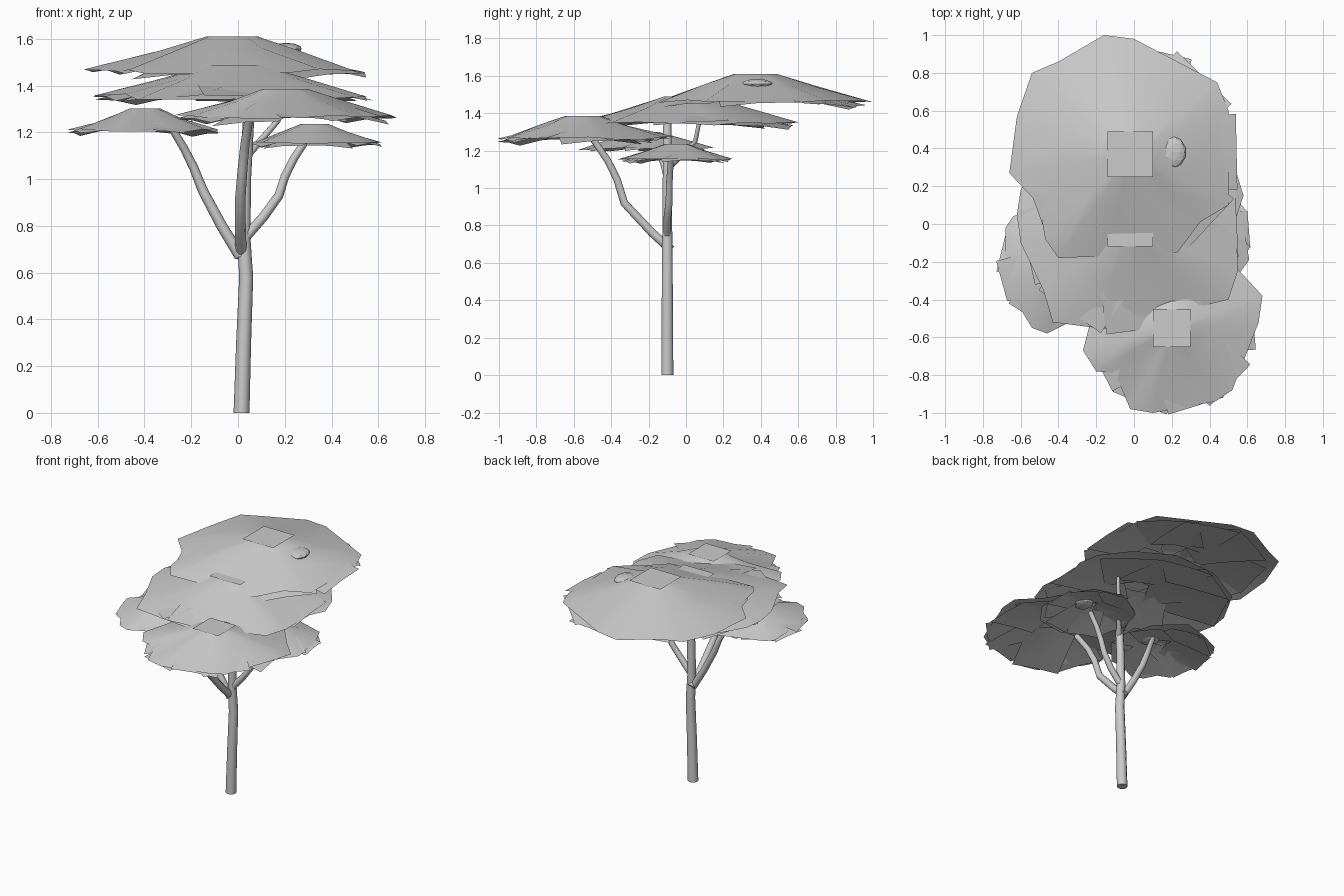
import bpy, bmesh, math, random
from mathutils import Vector, Matrix

if "Cube" in bpy.data.objects:
    bpy.data.objects.remove(bpy.data.objects["Cube"])

random.seed(7)


def finish(name, bm):
    me = bpy.data.meshes.new(name)
    bm.to_mesh(me)
    bm.free()
    ob = bpy.data.objects.new(name, me)
    bpy.context.collection.objects.link(ob)
    return ob


def limb(name, pts, r0, r1, sides=10):
    """Tapered tube through the points, capped at both ends."""
    bm = bmesh.new()
    pts = [Vector(p) for p in pts]
    rings = []
    for i, p in enumerate(pts):
        d = pts[min(i + 1, len(pts) - 1)] - pts[max(i - 1, 0)]
        if name == "trunk" and i == 0:
            d = Vector((0, 0, 1))
        rot = Vector((0, 0, 1)).rotation_difference(d)
        r = r0 + (r1 - r0) * i / (len(pts) - 1)
        rings.append([bm.verts.new(p + rot @ Vector((r * math.cos(a), r * math.sin(a), 0)))
                      for a in (2 * math.pi * k / sides for k in range(sides))])
    for a, b in zip(rings, rings[1:]):
        for k in range(sides):
            n = (k + 1) % sides
            bm.faces.new((a[k], a[n], b[n], b[k])).smooth = True
    bm.faces.new(rings[0][::-1])
    bm.faces.new(rings[-1])
    return finish(name, bm)


def canopy(name, centre, top, edge, flat, outline, cards=9):
    """Drooping leaf sheet with the given outline, layered with bent square leaf cards."""
    cx, cy = centre
    drop = top - edge
    outer = [Vector((x - cx, y - cy)) for x, y in outline]
    outer.sort(key=lambda v: math.atan2(v.y, v.x))
    radius = sum(v.length for v in outer) / len(outer)
    bm = bmesh.new()
    # main sheet: flat middle, then two rings falling to the rim
    rings = []
    for f, fall in ((0.0, 0.04), (0.5, 0.42), (1.0, 1.0)):
        ring = []
        for v in outer:
            p = v.normalized() * flat if f == 0 else v * f
            jitter = random.uniform(-0.1, 0.1) * drop * f
            ring.append(bm.verts.new((cx + p.x, cy + p.y, top - drop * fall + jitter)))
        rings.append(ring)
    n = len(outer)
    bm.faces.new(rings[0])
    for a, b in zip(rings, rings[1:]):
        for k in range(n):
            bm.faces.new((a[k], b[k], b[(k + 1) % n], a[(k + 1) % n])).smooth = True
    # square card lying on the top
    s = flat
    bm.faces.new([bm.verts.new((cx + x * s, cy + y * s, top))
                  for x, y in ((-1, -1), (1, -1), (1, 1), (-1, 1))])
    # bent cards tucked beneath the sheet
    for k in range(cards):
        ang = 2 * math.pi * (k + random.uniform(-0.2, 0.2)) / cards
        spin = Matrix.Rotation(ang, 2)
        sag = random.uniform(0.1, 0.32) * drop
        grid = []
        for i in range(4):
            for j in range(3):
                q = spin @ Vector((radius * (0.12 + 0.27 * i), radius * 0.33 * (j - 1)))
                z = top - sag - drop * 0.92 * q.length / radius
                z += 0.08 * drop * (j - 1) * (-1) ** k
                grid.append(bm.verts.new((cx + q.x, cy + q.y, z)))
        for i in range(3):
            for j in range(2):
                a = i * 3 + j
                bm.faces.new((grid[a], grid[a + 3], grid[a + 4], grid[a + 1])).smooth = True
    return finish(name, bm)


def leaf_clump(name, centre, size):
    bm = bmesh.new()
    bmesh.ops.create_icosphere(bm, subdivisions=2, radius=1)
    bmesh.ops.scale(bm, vec=size, verts=bm.verts)
    bmesh.ops.translate(bm, vec=centre, verts=bm.verts)
    return finish(name, bm)


# trunk and branches
limb("trunk", [(0.015, -0.1, 0), (0.024, -0.1, 0.3), (0.035, -0.1, 0.58), (0.025, -0.1, 0.75),
               (0.03, -0.1, 1.0), (0.045, -0.1, 1.25), (0.03, -0.1, 1.38)], 0.034, 0.022)
limb("left_branch", [(0.01, -0.1, 0.67), (-0.07, -0.1, 0.8), (-0.15, -0.1, 0.95),
                     (-0.19, -0.1, 1.05), (-0.23, -0.12, 1.13), (-0.29, -0.16, 1.23)], 0.025, 0.016)
limb("right_branch", [(0.03, -0.1, 0.75), (0.11, -0.1, 0.84), (0.175, -0.09, 0.93),
                      (0.2, -0.09, 1.01), (0.24, -0.085, 1.09), (0.3, -0.08, 1.18)], 0.022, 0.016)
limb("front_branch", [(0.015, -0.08, 0.67), (0.01, -0.18, 0.76), (0.01, -0.33, 0.92),
                      (0.02, -0.37, 1.05), (0.03, -0.42, 1.15), (0.05, -0.51, 1.28)], 0.025, 0.018)
limb("back_branch", [(0.04, -0.1, 1.1), (0.11, -0.02, 1.18), (0.17, 0.05, 1.25),
                     (0.2, 0.08, 1.4)], 0.016, 0.011)

# canopy layers
canopy("top_canopy", (-0.02, 0.37), 1.615, 1.465, 0.12, [
    (-0.62, 0.57), (-0.54, 0.8), (-0.4, 0.86), (-0.16, 1.0), (0.0, 0.98), (0.44, 0.75),
    (0.5, 0.6), (0.5, 0.1), (0.35, 0.01), (0.23, -0.15), (-0.15, -0.17), (-0.4, -0.18),
    (-0.47, -0.08), (-0.5, 0.1), (-0.66, 0.27)])
canopy("middle_canopy", (-0.02, 0.0), 1.495, 1.35, 0.12, [
    (-0.62, 0.05), (-0.6, -0.1), (-0.48, -0.35), (-0.43, -0.52), (-0.2, -0.55), (0.07, -0.58),
    (0.3, -0.45), (0.5, -0.4), (0.55, -0.25), (0.54, 0.03), (0.58, 0.15), (0.54, 0.28),
    (0.4, 0.47), (0.15, 0.6), (-0.2, 0.56), (-0.47, 0.42), (-0.6, 0.18)])
canopy("front_canopy", (0.2, -0.55), 1.39, 1.265, 0.1, [
    (-0.27, -0.67), (-0.2, -0.78), (-0.1, -0.79), (-0.02, -0.98), (0.1, -1.0), (0.43, -0.94),
    (0.52, -0.88), (0.66, -0.52), (0.68, -0.38), (0.55, -0.24), (0.45, -0.12), (0.2, -0.07),
    (-0.08, -0.15), (-0.2, -0.4)])
canopy("left_canopy", (-0.4, -0.22), 1.305, 1.21, 0.07, [
    (-0.68, -0.02), (-0.64, 0.04), (-0.5, 0.1), (-0.33, 0.15), (-0.15, 0.02), (-0.1, -0.2),
    (-0.15, -0.4), (-0.3, -0.5), (-0.46, -0.58), (-0.54, -0.55), (-0.68, -0.32)])
canopy("right_canopy", (0.33, -0.05), 1.24, 1.155, 0.06, [
    (0.61, -0.19), (0.5, -0.34), (0.3, -0.37), (0.1, -0.25), (0.06, -0.05), (0.12, 0.15),
    (0.3, 0.25), (0.5, 0.2), (0.57, 0.05)])

# flattened leaf clumps
leaf_clump("top_leaf_clump", (0.205, 0.38, 1.557), (0.07, 0.085, 0.026))
leaf_clump("left_leaf_clump", (-0.3, -0.2, 1.25), (0.06, 0.07, 0.022))
leaf_clump("right_leaf_clump", (0.38, -0.05, 1.195), (0.06, 0.07, 0.022))
